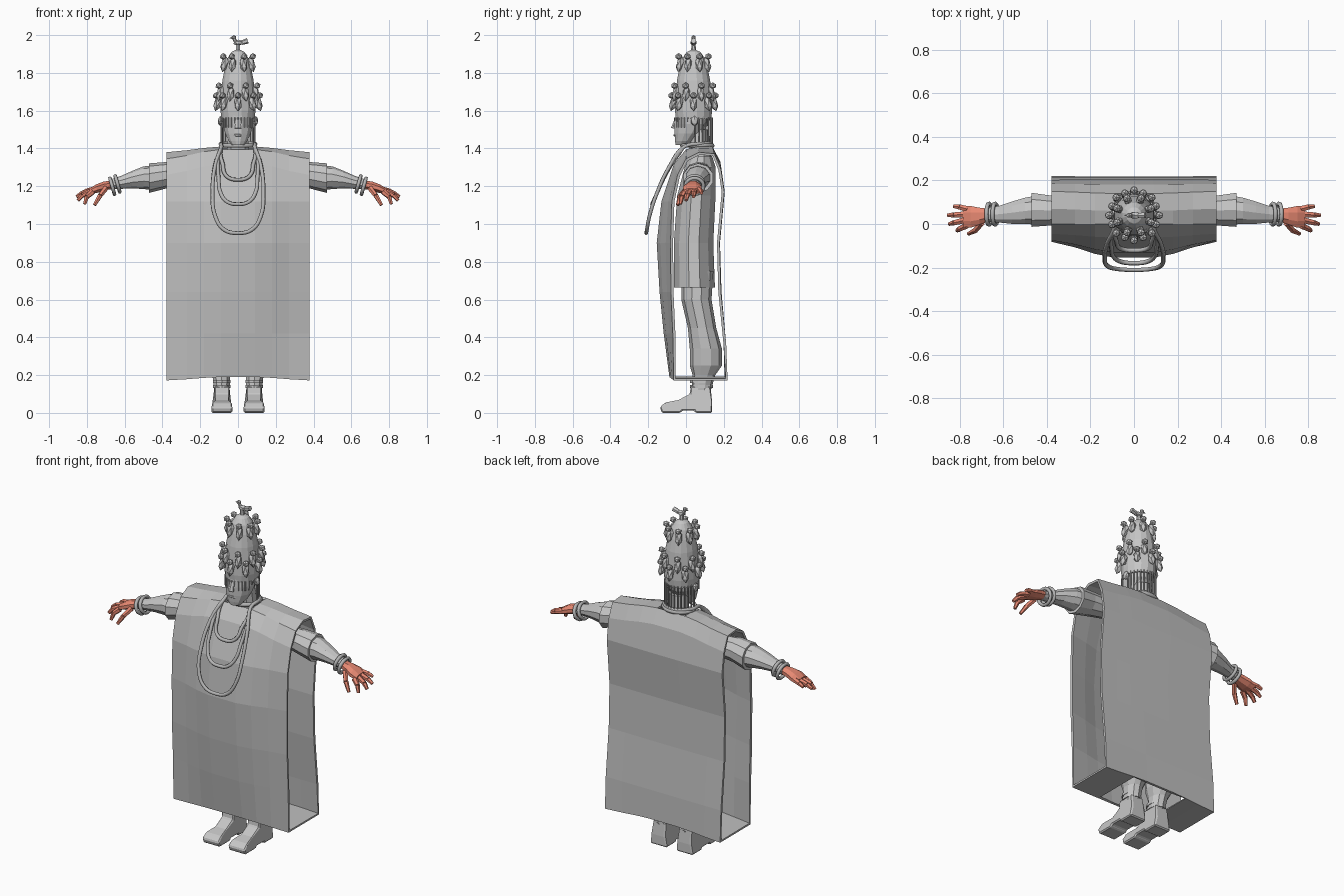
import bpy, bmesh, math
from mathutils import Vector, Matrix

if "Cube" in bpy.data.objects:
    bpy.data.objects.remove(bpy.data.objects["Cube"])


def material(name, col):
    m = bpy.data.materials.new(name)
    m.diffuse_color = (*col, 1)
    m.use_nodes = True
    m.node_tree.nodes["Principled BSDF"].inputs["Base Color"].default_value = m.diffuse_color
    return m


CLOTH = material("robe grey", (0.52, 0.52, 0.52))
LIGHT = material("light grey", (0.57, 0.57, 0.57))
BEAD = material("bead grey", (0.46, 0.46, 0.46))
SKIN = material("hand red", (0.8, 0.25, 0.17))


def finish(bm, name, mat):
    bmesh.ops.recalc_face_normals(bm, faces=bm.faces)
    me = bpy.data.meshes.new(name)
    bm.to_mesh(me)
    bm.free()
    me.materials.append(mat)
    ob = bpy.data.objects.new(name, me)
    bpy.context.collection.objects.link(ob)
    return ob


def loft(bm, secs, axis='z', n=10, s=1):
    """Capped skin over elliptical sections (pos, c1, c2, r1, r2)."""
    rings = []
    for p, c1, c2, r1, r2 in secs:
        ring = []
        for i in range(n):
            a = 2 * math.pi * (i + 0.5) / n
            u, v = c1 + r1 * math.cos(a), c2 + r2 * math.sin(a)
            ring.append(bm.verts.new((s * u, v, p) if axis == 'z' else (s * p, u, v)))
        rings.append(ring)
    for a, b in zip(rings, rings[1:]):
        for i in range(n):
            j = (i + 1) % n
            bm.faces.new((a[i], a[j], b[j], b[i]))
    bm.faces.new(rings[0])
    bm.faces.new(rings[-1])


def rod(bm, p, q, r1, r2, n=6):
    p, q = Vector(p), Vector(q)
    d = q - p
    m = Matrix.Translation((p + q) / 2) @ d.to_track_quat('Z', 'Y').to_matrix().to_4x4()
    bmesh.ops.create_cone(bm, cap_ends=True, segments=n, radius1=r1, radius2=r2, depth=d.length, matrix=m)


def ball(bm, c, size, tilt=Matrix.Identity(4), sub=1):
    m = Matrix.Translation(c) @ tilt @ Matrix.Diagonal((*size, 1))
    bmesh.ops.create_icosphere(bm, subdivisions=sub, radius=1, matrix=m)


def tube(name, pts, r, mat):
    cu = bpy.data.curves.new(name, 'CURVE')
    cu.dimensions = '3D'
    cu.bevel_depth, cu.bevel_resolution, cu.resolution_u = r, 1, 4
    sp = cu.splines.new('BEZIER')
    sp.bezier_points.add(len(pts) - 1)
    for b, p in zip(sp.bezier_points, pts):
        b.co = p
        b.handle_left_type = b.handle_right_type = 'AUTO'
    sp.use_cyclic_u = True
    cu.materials.append(mat)
    ob = bpy.data.objects.new(name, cu)
    bpy.context.collection.objects.link(ob)


# Robe: one sheet over the shoulders, bulging at the middle, sewn at the hem corners
mid = [(-.088, .19), (-.118, .42), (-.14, .64), (-.155, .9), (-.13, 1.12), (-.063, 1.32), (0, 1.395),
       (.06, 1.41), (.14, 1.41), (.182, 1.33), (.205, 1.17), (.18, .9), (.188, .64), (.213, .36), (.218, .19)]
edge = [(-.065, .172), (-.07, .42), (-.08, .64), (-.082, .9), (-.075, 1.12), (-.045, 1.26), (.0, 1.345),
        (.07, 1.38), (.15, 1.372), (.185, 1.29), (.203, 1.17), (.178, .9), (.185, .64), (.213, .36), (.22, .172)]
half = [(.378, 0), (.27, .35), (.18, .75), (.09, 1)]
cols = [(-x, w) for x, w in half] + [(0, 1)] + [(x, w) for x, w in reversed(half)]
bm = bmesh.new()
grid = [[bm.verts.new((x, e[0] + (m[0] - e[0]) * w, e[1] + (m[1] - e[1]) * w)) for m, e in zip(mid, edge)]
        for x, w in cols]
for c in range(len(cols) - 1):
    a, b = grid[c], grid[c + 1]
    for k in range(len(mid) - 1):
        if not (c in (3, 4) and k in (6, 7)):          # neck opening
            bm.faces.new((a[k], b[k], b[k + 1], a[k + 1]))
    if c < 2 or c > 5:
        bm.faces.new((a[0], b[0], b[-1], a[-1]))
robe = finish(bm, "robe", CLOTH)
mod = robe.modifiers.new("thickness", 'SOLIDIFY')
mod.thickness = 0.014
mod.offset = -1

# Tunic under the robe
bm = bmesh.new()
loft(bm, [(.665, 0, .045, .21, .112), (.9, 0, .04, .2, .108), (1.15, 0, .055, .2, .105),
          (1.3, 0, .075, .2, .085), (1.36, 0, .08, .12, .06)], n=12)
finish(bm, "tunic", LIGHT)

for s, side in ((1, "right"), (-1, "left")):
    # Trouser leg
    bm = bmesh.new()
    loft(bm, [(.75, .09, .06, .09, .085), (.6, .1, .055, .085, .08), (.45, .1, .085, .075, .075),
              (.34, .095, .105, .075, .085), (.25, .09, .105, .07, .085), (.2, .088, .095, .05, .06),
              (.12, .085, .08, .042, .052)], s=s)
    finish(bm, side + "_trouser_leg", LIGHT)
    # Ankle bands
    bm = bmesh.new()
    for z in (.14, .165):
        loft(bm, [(z - .008, .086, .082, .048, .06), (z + .008, .086, .082, .048, .06)], s=s)
    finish(bm, side + "_ankle_bands", LIGHT)
    # Boot: side profile, waist narrowed above the sole
    prof = [(-.128, 0), (-.138, .03), (-.11, .055), (-.04, .068), (.02, .1), (.025, .14), (.13, .14),
            (.138, .06), (.138, 0), (.05, 0), (.045, .012), (-.02, .012), (-.03, 0)]
    bm = bmesh.new()
    rows = [[bm.verts.new((s * (.085 + d * (.055 if z < .06 else .04)), y, z)) for y, z in prof]
            for d in (-1, 1)]
    bm.faces.new(rows[0])
    bm.faces.new(rows[1])
    for i in range(len(prof)):
        j = (i + 1) % len(prof)
        bm.faces.new((rows[0][i], rows[0][j], rows[1][j], rows[1][i]))
    boot = finish(bm, side + "_boot", LIGHT)
    bev = boot.modifiers.new("round", 'BEVEL')
    bev.width, bev.segments = .01, 1
    # Wide outer sleeve and inner sleeve
    bm = bmesh.new()
    loft(bm, [(.17, .085, 1.27, .05, .055), (.3, .07, 1.262, .062, .062), (.38, .062, 1.258, .072, .07),
              (.47, .065, 1.243, .082, .078)], 'x', 10, s)
    finish(bm, side + "_outer_sleeve", LIGHT)
    bm = bmesh.new()
    loft(bm, [(.44, .065, 1.245, .07, .066), (.5, .06, 1.245, .064, .06), (.56, .052, 1.235, .054, .046),
              (.62, .045, 1.22, .04, .034), (.68, .042, 1.208, .034, .026)], 'x', 10, s)
    finish(bm, side + "_inner_sleeve", LIGHT)
    # Bracelets
    for k, x in enumerate((.638, .666)):
        pts = [(s * (x + .012 * math.sin(a)), .045 + .048 * math.cos(a), 1.212 - .012 * k + .042 * math.sin(a))
               for a in [i * math.pi / 4 for i in range(8)]]
        tube(f"{side}_bracelet_{k + 1}", pts, .01, BEAD)
    # Hand with four fingers and a thumb
    bm = bmesh.new()
    loft(bm, [(.66, .042, 1.21, .03, .023), (.71, .036, 1.2, .042, .027), (.75, .033, 1.187, .054, .025),
              (.785, .034, 1.173, .05, .017)], 'x', 8, s)
    for base, knee, tip in (((.77, -.008, 1.17), (.8, -.022, 1.145), (.812, -.03, 1.105)),
                            ((.775, .018, 1.172), (.825, .006, 1.152), (.848, .0, 1.125)),
                            ((.775, .044, 1.175), (.825, .042, 1.162), (.855, .04, 1.144)),
                            ((.765, .068, 1.182), (.8, .078, 1.175), (.828, .082, 1.163)),
                            ((.7, .005, 1.19), (.73, -.03, 1.15), (.76, -.045, 1.1))):
        p, q, r = [(s * v[0], v[1], v[2]) for v in (base, knee, tip)]
        rod(bm, p, q, .016, .0135)
        rod(bm, q, r, .0135, .009)
    finish(bm, side + "_hand", SKIN)

# Neck and head with nose, mouth and ears
bm = bmesh.new()
loft(bm, [(1.34, 0, .08, .065, .055), (1.5, 0, .065, .055, .055)])
finish(bm, "neck", LIGHT)
bm = bmesh.new()
loft(bm, [(1.418, 0, -.022, .034, .034), (1.44, 0, -.008, .052, .052), (1.48, 0, .012, .07, .075),
          (1.53, 0, .03, .082, .093), (1.6, 0, .04, .084, .095)], n=12)
rod(bm, (0, -.06, 1.505), (0, -.05, 1.56), .02, .008)
ball(bm, (0, -.055, 1.47), (.028, .012, .01))
for s in (1, -1):
    ball(bm, (s * .094, .045, 1.545), (.014, .022, .027))
finish(bm, "head", LIGHT)

# Crown
CY = .04
crown = [(1.555, .092), (1.6, .096), (1.68, .094), (1.76, .086), (1.83, .072), (1.88, .056), (1.91, .036), (1.922, .012)]
bm = bmesh.new()
loft(bm, [(z, 0, CY, r * .98, r * 1.04) for z, r in crown], n=16)
finish(bm, "crown", LIGHT)

# Bead fringe hanging from the crown, short over the face and cheeks
bm = bmesh.new()
for i in range(30):
    a = 2 * math.pi * i / 30
    x, y, c = .088 * math.sin(a), CY - .098 * math.cos(a), math.cos(a)
    low = 1.51 if c > .5 else 1.54 if c > -.05 else 1.425
    rod(bm, (x, y, low), (x, y, 1.565), .0045, .0045, 5)
finish(bm, "bead_fringe", BEAD)


# Small birds perched round the crown
def bird(bm, a, z, r):
    out = Vector((math.sin(a), -math.cos(a), 0))
    c = Vector((0, CY, z))
    tilt = (out * -.3 + Vector((0, 0, 1))).to_track_quat('Z', 'Y').to_matrix().to_4x4()
    ball(bm, c + out * (r + .014), (.021, .021, .043), tilt)
    ball(bm, c + out * (r + .022) + Vector((0, 0, .042)), (.019, .019, .018))


bm = bmesh.new()
for z, r, n, off in ((1.638, .094, 8, 0), (1.69, .088, 8, .5), (1.845, .063, 8, .5)):
    for i in range(n):
        bird(bm, 2 * math.pi * (i + off) / n, z, r)
finish(bm, "crown_birds", LIGHT)

# Bird on the tip of the crown
bm = bmesh.new()
rod(bm, (0, CY, 1.915), (0, CY, 1.955), .014, .01)
ball(bm, (.004, CY, 1.96), (.032, .018, .016))
rod(bm, (.02, CY, 1.96), (.052, CY, 1.97), .012, .015)
rod(bm, (-.012, CY, 1.963), (-.022, CY, 1.985), .01, .009)
ball(bm, (-.022, CY, 1.987), (.014, .013, .013))
rod(bm, (-.03, CY, 1.987), (-.045, CY, 1.982), .006, .001)
finish(bm, "top_bird", LIGHT)

# Collar ring and three hanging bead necklaces
tube("collar_beads", [(.088 * math.cos(i * math.pi / 4), .06 + .08 * math.sin(i * math.pi / 4), 1.415)
                      for i in range(8)], .012, BEAD)
fall = [(.945, -.212), (1.1, -.182), (1.3, -.092), (1.42, .0)]


def hang(z):
    for (z0, y0), (z1, y1) in zip(fall, fall[1:]):
        if z <= z1:
            return y0 + (y1 - y0) * max(0, z - z0) / (z1 - z0)
    return 0


for k, (w, low) in enumerate(((.135, .952), (.103, 1.105), (.08, 1.235))):
    d = 1.41 - low
    side = [(.088, 1.41), ((.088 + w) / 2 + .01, 1.41 - .22 * d), (w, 1.41 - .55 * d),
            (w * .9, 1.41 - .8 * d), (w * .55, 1.41 - .96 * d)]
    right = [(x, hang(z), z) for x, z in side]
    left = [(-x, y, z) for x, y, z in reversed(right)]
    back = [(-.085, .08, 1.425), (0, .135, 1.425), (.085, .08, 1.425)]
    tube(f"necklace_{k + 1}", right + [(0, hang(low), low)] + left + back, .0105, BEAD)
